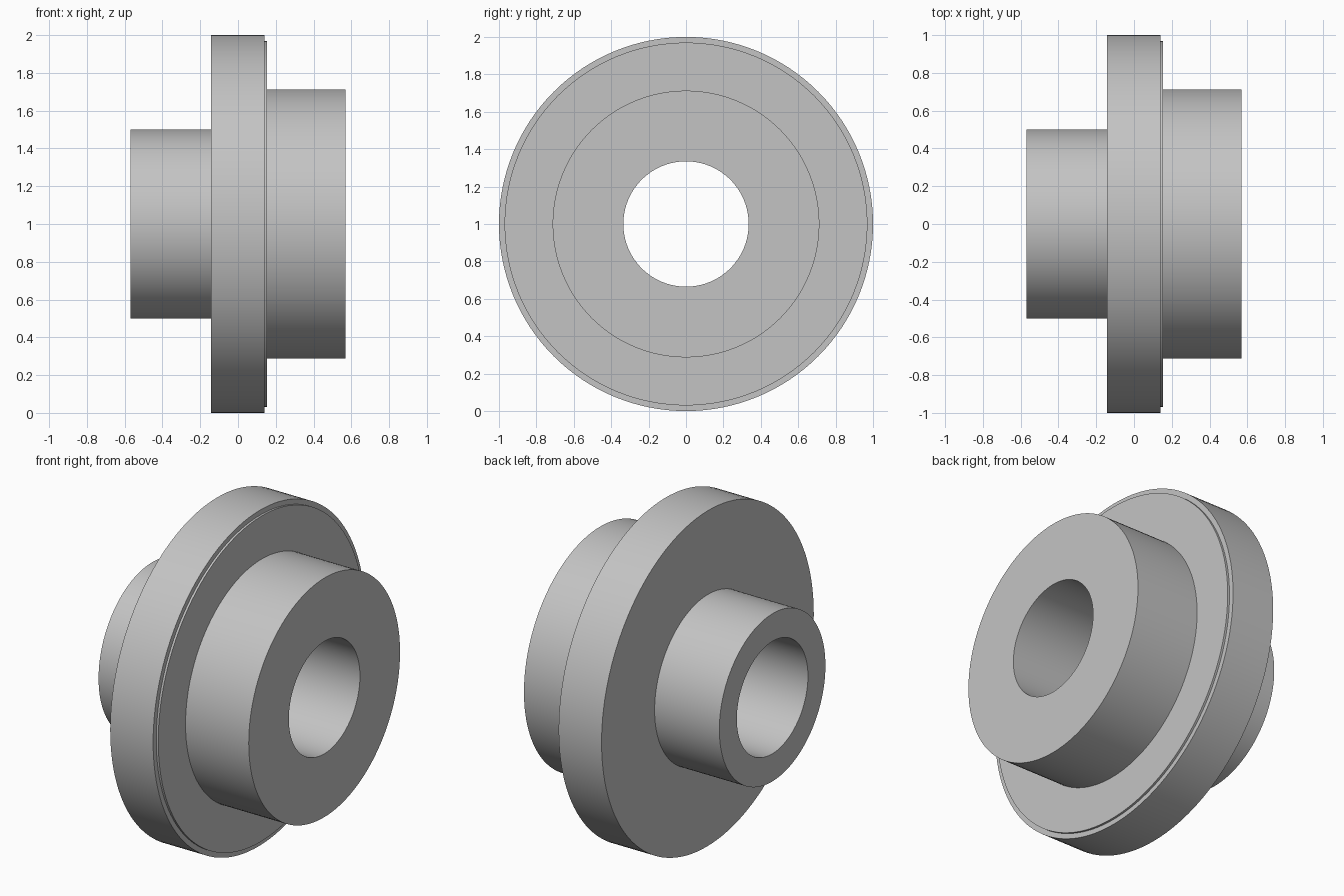
import bpy
import bmesh
import math
from mathutils import Vector

default = bpy.data.objects.get("Cube")
if default:
    bpy.data.objects.remove(default, do_unlink=True)

SEGMENTS = 128
CENTRE = Vector((0, 0, 1))

# Radii and positions along the x axis
BORE, SMALL_HUB, LARGE_HUB, RIM, STEP = 0.335, 0.5, 0.713, 1.0, 0.97
END, FLANGE_BACK, FLANGE_FRONT, STEP_FRONT = 0.57, -0.143, 0.14, 0.153

grey = bpy.data.materials.new("plain grey")
grey.use_nodes = True
colour = (0.55, 0.55, 0.55, 1)
grey.diffuse_color = colour
grey.node_tree.nodes["Principled BSDF"].inputs["Base Color"].default_value = colour

# Closed half section: small hub, flange, shallow step, large hub, bore
profile = [
    (-END, BORE), (-END, SMALL_HUB),
    (FLANGE_BACK, SMALL_HUB), (FLANGE_BACK, RIM),
    (FLANGE_FRONT, RIM), (FLANGE_FRONT, STEP),
    (STEP_FRONT, STEP), (STEP_FRONT, LARGE_HUB),
    (END, LARGE_HUB), (END, BORE),
]

# Turn the section around the x axis
bm = bmesh.new()
verts = [bm.verts.new(CENTRE + Vector((x, 0, r))) for x, r in profile]
edges = [bm.edges.new((a, b)) for a, b in zip(verts, verts[1:] + verts[:1])]
bmesh.ops.spin(bm, geom=verts + edges, cent=CENTRE, axis=(1, 0, 0),
               angle=math.tau, steps=SEGMENTS, use_duplicate=False)
bmesh.ops.remove_doubles(bm, verts=bm.verts, dist=0.0005)
bmesh.ops.recalc_face_normals(bm, faces=bm.faces)

mesh = bpy.data.meshes.new("flanged_bushing")
bm.to_mesh(mesh)
bm.free()
mesh.materials.append(grey)
bushing = bpy.data.objects.new("flanged_bushing", mesh)
bpy.context.collection.objects.link(bushing)

# Smooth round walls, crisp rims
bpy.ops.object.select_all(action="DESELECT")
bushing.select_set(True)
bpy.context.view_layer.objects.active = bushing
bpy.ops.object.shade_smooth_by_angle(angle=math.radians(30))
